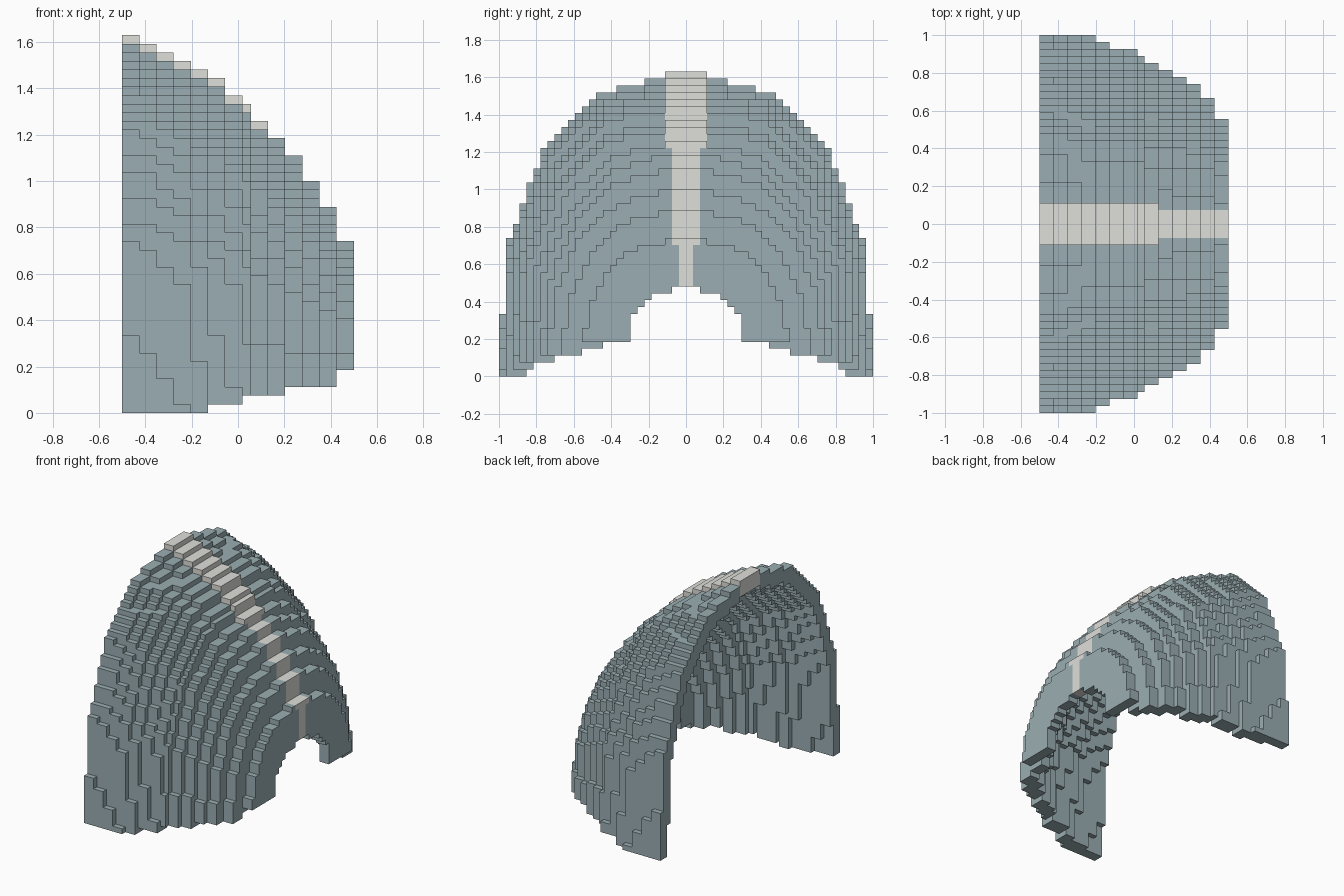
import bpy, bmesh, math

if "Cube" in bpy.data.objects:
    bpy.data.objects.remove(bpy.data.objects["Cube"])

U = 1 / 27          # grid unit

# Stepped height of the largest arch, column by column from the centre
SHAPE = [44] * 3 + [43] * 3 + [42] * 4 + [41] * 3 + [
    40, 39, 38, 37, 36, 35, 34, 33, 30, 28, 25, 22, 20, 9]

# Per slice, back to front: outer half width, crown height, underside height
WIDTH = [27, 26.9, 26.74, 26.57, 25.83, 25, 24.7, 24, 23, 22, 21, 20, 18, 15.1]
CROWN = [44, 43, 42, 41, 40, 39, 37, 36, 34, 32, 30, 27, 24, 20]
FOOT = [0, 0, 0, 0, 0, 1, 1, 2, 2, 2, 3, 3, 3, 5]
# Half width of the hollow inside each slice
HOLLOW = [24.85, 24.65, 24.4, 23.85, 22.9, 22.4, 22, 21.3, 20.3, 19.2, 18, 16.4, 12]
LAST = len(WIDTH) - 1
DEPTH = [1 if i == 7 else 2 for i in range(LAST + 1)]
X0 = [sum(DEPTH[:i]) - 13.5 for i in range(LAST + 2)]


def arch(c, w, h):
    """Height above column c of the arch scaled to half width w, height h."""
    s = (c + 0.5) / w * 27 - 0.5
    if s >= 26.5:
        return 0
    k = min(int(s), 26)
    here = SHAPE[k] + 0.5
    after = SHAPE[k + 1] + 0.5 if k < 26 else 0
    span = 1 if k < 26 else 0.5
    return (here + (after - here) * max(s - k, 0) / span) * h / 44


def mouth(c):
    """Height of the front opening above column c."""
    t = (c + 0.5) / 8.5
    return 12.6 * (1 - t ** 3) ** (1 / 3) if t < 1 else 0


# Fill the shell: cells[(slice, column, level)] = 0 for shell, 1 for ridge
cells = {}
for i, (w, h, foot) in enumerate(zip(WIDTH, CROWN, FOOT)):
    cap = 3 if i <= 8 else 2
    below = 3 if i < 8 else 2 if i < LAST else 1
    raised = i <= 8 and i != 6
    for c in range(round(w)):
        top = h if c < cap else min(h, math.floor(arch(c, w, h) + 0.42))
        if raised and c >= cap:
            top = min(top, h - 1)
        base = foot + 1 if i == LAST - 1 and c < 15 else foot
        if i == LAST:
            inner = mouth(c)
        else:
            inner = arch(c, HOLLOW[i], min(h - 3, CROWN[i + 1] - 2)) - 0.3
        for z in range(max(base, round(inner)), top):
            ridge = c < (cap if z == h - 1 else below)
            for col in (c, -1 - c):
                cells[i, col, z] = int(ridge)


def skin(name, kind, color):
    """Outer faces of all cells of one kind, merged into flat faces."""
    bm = bmesh.new()
    verts = {}

    def vert(p):
        if p not in verts:
            verts[p] = bm.verts.new((X0[p[0]] * U, p[1] * U, p[2] * U))
        return verts[p]

    for cell, k in cells.items():
        if k != kind:
            continue
        for axis in range(3):
            for side in (0, 1):
                near = list(cell)
                near[axis] += 2 * side - 1
                if tuple(near) in cells:
                    continue
                a, b = (axis + 1) % 3, (axis + 2) % 3
                quad = []
                for da, db in ((0, 0), (1, 0), (1, 1), (0, 1)):
                    p = list(cell)
                    p[axis] += side
                    p[a] += da
                    p[b] += db
                    quad.append(vert(tuple(p)))
                bm.faces.new(quad if side else quad[::-1])
    # Merge coplanar quads into the large flat steps
    bmesh.ops.dissolve_limit(bm, angle_limit=0.01, verts=bm.verts[:], edges=bm.edges[:])
    mesh = bpy.data.meshes.new(name)
    bm.to_mesh(mesh)
    bm.free()
    mat = bpy.data.materials.new(color[0])
    mat.diffuse_color = (*color[1], 1)
    mat.use_nodes = True
    mat.node_tree.nodes["Principled BSDF"].inputs["Base Color"].default_value = mat.diffuse_color
    mesh.materials.append(mat)
    bpy.context.collection.objects.link(bpy.data.objects.new(name, mesh))


skin("stepped_shell", 0, ("blue grey", (0.325, 0.42, 0.445)))
skin("center_ridge", 1, ("pale stone", (0.74, 0.735, 0.70)))
